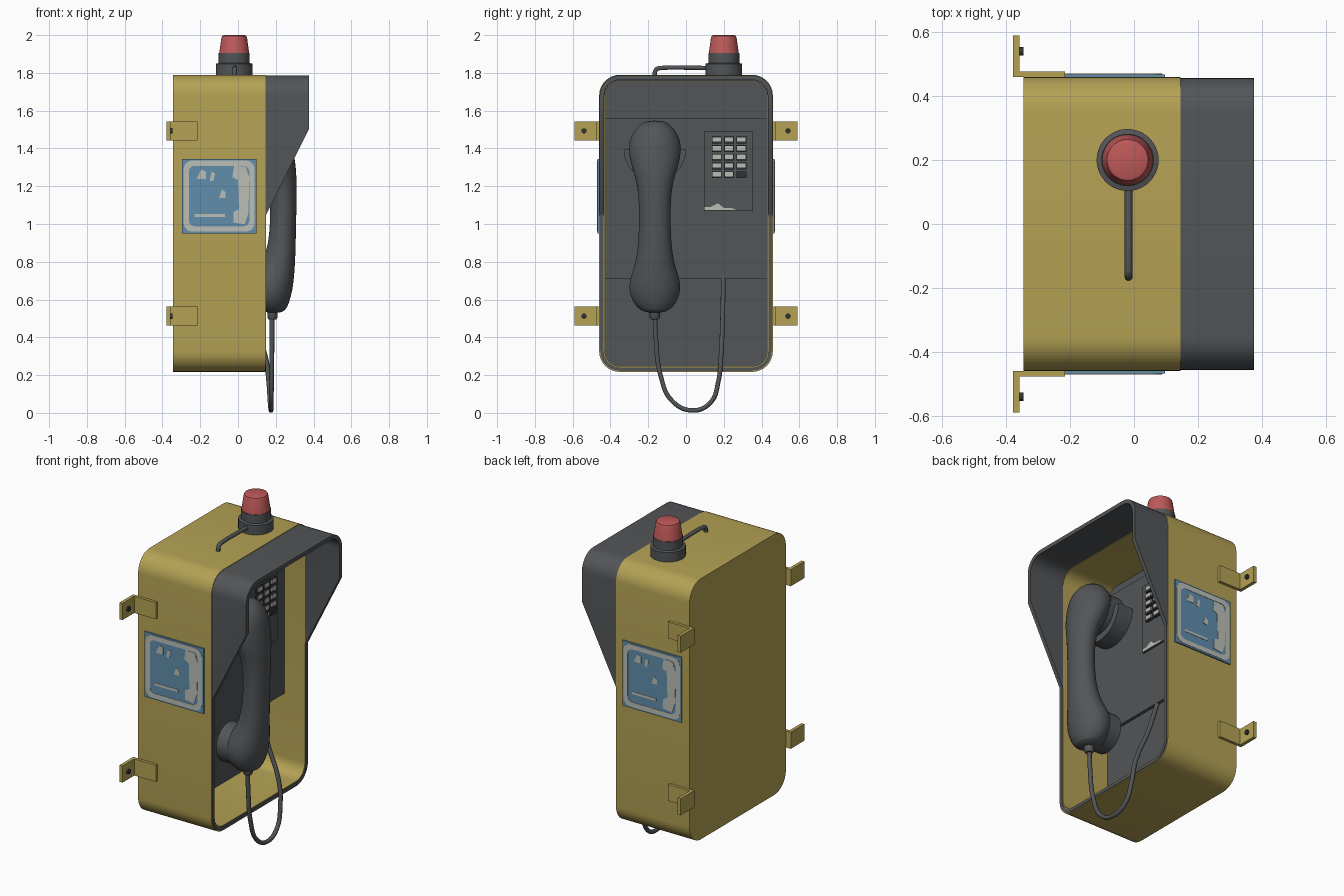
import bpy, bmesh, math
from mathutils import Matrix, Vector

if "Cube" in bpy.data.objects:
    bpy.data.objects.remove(bpy.data.objects["Cube"])


def mat(name, c):
    m = bpy.data.materials.new(name)
    m.diffuse_color = (*c, 1)
    m.use_nodes = True
    m.node_tree.nodes["Principled BSDF"].inputs["Base Color"].default_value = m.diffuse_color
    return m


YELLOW = mat("ochre yellow", (.46, .36, .09))
DARK = mat("dark grey", (.085, .09, .096))
RED = mat("lamp red", (.52, .10, .10))
BLUE = mat("sign blue", (.12, .27, .41))
PALE = mat("pale grey", (.50, .52, .47))
BLACK = mat("near black", (.03, .032, .035))


def finish(bm, name, m, matrix=None):
    bmesh.ops.recalc_face_normals(bm, faces=bm.faces)
    if matrix:
        bm.transform(matrix)
    me = bpy.data.meshes.new(name)
    bm.to_mesh(me)
    bm.free()
    me.materials.append(m)
    ob = bpy.data.objects.new(name, me)
    bpy.context.collection.objects.link(ob)
    return ob


def loft_bm(loops, cyclic=False):
    """Skin equal-length loops; cap the ends unless cyclic."""
    bm = bmesh.new()
    rings = [[bm.verts.new(p) for p in lp] for lp in loops]
    n = len(rings[0])
    pairs = list(zip(rings, rings[1:])) + ([(rings[-1], rings[0])] if cyclic else [])
    for a, b in pairs:
        for i in range(n):
            j = (i + 1) % n
            bm.faces.new((a[i], a[j], b[j], b[i]))
    if not cyclic:
        bm.faces.new(rings[0])
        bm.faces.new(rings[-1])
    return bm


def rrect(x, hy, z0, z1, r, seg=8):
    """Rounded rectangle in the yz plane."""
    pts = []
    for k, (cy, cz) in enumerate([(hy - r, z1 - r), (r - hy, z1 - r), (r - hy, z0 + r), (hy - r, z0 + r)]):
        for i in range(seg + 1):
            a = math.pi / 2 * (k + i / seg)
            pts.append((x, cy + r * math.cos(a), cz + r * math.sin(a)))
    return pts


def frame(x, inset):
    """Housing outline, moved inward."""
    return rrect(x, .46 - inset, .217 + inset, 1.79 - inset, .11 - inset)


def prism(name, pts, x0, x1, m, matrix=None):
    return finish(loft_bm([[(x, y, z) for y, z in pts] for x in (x0, x1)]), name, m, matrix)


def box(name, x0, x1, y0, y1, z0, z1, m):
    return prism(name, [(y0, z0), (y1, z0), (y1, z1), (y0, z1)], x0, x1, m)


def lathe(name, prof, cx, cy, m, n=40):
    """Stack of circles (radius, z)."""
    return finish(loft_bm([[(cx + r * math.cos(t), cy + r * math.sin(t), z)
                  for t in (2 * math.pi * i / n for i in range(n))] for r, z in prof]), name, m)


def disc(name, x0, x1, y, z, r, m, n=32):
    return prism(name, [(y + r * math.cos(2 * math.pi * i / n), z + r * math.sin(2 * math.pi * i / n))
                        for i in range(n)], x0, x1, m)


def tube(name, pts, r, m):
    cu = bpy.data.curves.new(name, 'CURVE')
    cu.dimensions = '3D'
    cu.bevel_depth, cu.bevel_resolution, cu.resolution_u = r, 3, 8
    cu.use_fill_caps = True
    sp = cu.splines.new('BEZIER')
    sp.bezier_points.add(len(pts) - 1)
    for b, p in zip(sp.bezier_points, pts):
        b.co = p
        b.handle_left_type = b.handle_right_type = 'AUTO'
    cu.materials.append(m)
    ob = bpy.data.objects.new(name, cu)
    bpy.context.collection.objects.link(ob)


# Housing: open-fronted shell, gasket and inner panels
finish(loft_bm([frame(-.345, 0), frame(.145, 0), frame(.145, .03), frame(-.2, .03)]), "housing", YELLOW)
finish(loft_bm([frame(.14, .006), frame(.149, .006), frame(.149, .024), frame(.14, .024)], True),
       "front_gasket", DARK)
finish(loft_bm([frame(-.199, .029), frame(-.17, .029)]), "back_panel", DARK)
box("middle_panel", -.01, .01, -.431, .431, .71, 1.56, DARK)

# Weather hood, cut at a slant
bm = loft_bm([frame(.145, .003), frame(.375, .003), frame(.375, .027), frame(.145, .027)], True)
res = bmesh.ops.bisect_plane(bm, geom=bm.verts[:] + bm.edges[:] + bm.faces[:], dist=1e-5,
                             plane_co=(.375, 0, 1.5), plane_no=(.46, 0, -.23), clear_outer=True)
bmesh.ops.holes_fill(bm, edges=[e for e in bm.edges if e.is_boundary], sides=0)
finish(bm, "hood", DARK)

# Beacon lamp and its conduit
lathe("lamp_base", [(.097, 1.785), (.097, 1.848), (.082, 1.852), (.082, 1.905)], -.02, .2, DARK)
lathe("lamp_lens", [(.08, 1.9), (.068, 1.985), (.064, 1.996), (.055, 2.0)], -.02, .2, RED)
tube("lamp_conduit", [(-.017, .13, 1.826), (-.017, -.13, 1.826), (-.017, -.155, 1.82),
                      (-.017, -.164, 1.805), (-.017, -.165, 1.78)], .012, DARK)

# Wall brackets with bolts
for s in (-1, 1):
    for z in (1.493, .512):
        box("bracket_arm", -.378, -.215, s * .459, s * .477, z - .05, z + .05, YELLOW)
        box("bracket_flange", -.378, -.358, s * .46, s * .59, z - .05, z + .05, YELLOW)
        disc("bracket_bolt", -.36, -.346, s * .54, z, .014, BLACK, 12)

# Side signs: blue plate, pale border, handset symbol and simple pictograms
phone = [(.14, .155), (.08, .16), (.07, .10), (.10, .085), (.105, -.07), (.075, -.085),
         (.075, -.14), (.135, -.15), (.155, -.09), (.16, .1)]
marks = [[(-.12, .09), (-.07, .09), (-.07, .13), (-.095, .14)],
         [(-.05, .08), (-.03, .08), (-.02, .12), (-.04, .13)],
         [(.0, -.01), (.035, -.01), (.035, .02), (.015, .035)],
         [(-.13, -.11), (.03, -.11), (.03, -.095), (-.13, -.095)]]
for s in (-1, 1):
    M = Matrix.Translation((-.1, s * .46, 1.148)) @ Matrix.Rotation(s * math.pi / 2, 4, 'Z')
    prism("sign_plate", [(-.197, -.197), (.197, -.197), (.197, .197), (-.197, .197)], -.003, .008, BLUE, M)

    def edge(x, i):
        return rrect(x, .188 - i, -.188 + i, .188 - i, .045 - i * .5, 5)
    finish(loft_bm([edge(.007, 0), edge(.010, 0), edge(.010, .028), edge(.007, .028)], True),
           "sign_border", PALE, M)
    prism("sign_handset_symbol", phone, .007, .010, PALE, M)
    for p in marks:
        prism("sign_pictogram", p, .007, .010, PALE, M)

# Keypad
box("keypad_plate", .009, .02, .095, .355, 1.07, 1.49, DARK)
for r in range(5):
    for c in range(3):
        y, z = .163 + c * .065, 1.445 - r * .046
        box("key", .019, .032, y - .026, y + .026, z - .018, z + .018, BLACK)
        if (r, c) != (4, 2):
            box("key_cap", .031, .036, y - .022, y + .022, z - .009, z + .014, PALE)
prism("keypad_label", [(.097, 1.073), (.27, 1.073), (.24, 1.085), (.20, 1.085), (.17, 1.11),
                       (.13, 1.09), (.097, 1.09)], .019, .022, PALE)

# Handset: lofted ellipses (z, centre x, half depth, half width)
secs = [(.53, .19, .03, .03), (.54, .187, .065, .075), (.58, .18, .09, .115), (.65, .178, .112, .141),
        (.72, .185, .112, .13), (.79, .215, .088, .102), (.9, .235, .071, .086), (1.05, .24, .069, .083),
        (1.15, .24, .071, .086), (1.24, .233, .077, .1), (1.3, .212, .096, .124), (1.4, .18, .112, .145),
        (1.47, .172, .107, .127), (1.525, .165, .08, .085), (1.548, .16, .04, .045)]
hs = finish(loft_bm([[(x + a * math.cos(t), -.165 + b * math.sin(t), z)
                      for t in (2 * math.pi * i / 28 for i in range(28))] for z, x, a, b in secs]),
            "handset", DARK)
hs.modifiers.new("smooth", 'SUBSURF').levels = 1
hs.modifiers["smooth"].render_levels = 1
disc("earpiece", .03, .17, -.165, 1.40, .118, DARK)
disc("mouthpiece", .05, .17, -.165, .66, .115, DARK)
lathe("cord_collar", [(.02, .495), (.027, .505), (.027, .54)], .182, -.165, DARK, 20)

# Cradle: half-round cup holding the earpiece
arc = [math.pi * (1 + i / 24) for i in range(25)]
prism("cradle", [(-.165 + .165 * math.cos(a), 1.395 + .165 * math.sin(a)) for a in arc] +
      [(-.165 + .125 * math.cos(a), 1.395 + .125 * math.sin(a)) for a in reversed(arc)], .005, .11, DARK)

# Hanging cord
tube("cord", [(.18, -.165, .51), (.18, -.16, .4), (.178, -.135, .2), (.176, -.075, .065), (.175, .035, .013),
              (.17, .13, .055), (.162, .172, .17), (.145, .185, .3), (.06, .194, .52), (-.002, .198, .72)],
     .0125, DARK)

# Smooth rounded surfaces, keep edges sharp
bpy.ops.object.select_all(action='DESELECT')
for ob in bpy.data.objects:
    if ob.type == 'MESH':
        ob.select_set(True)
        bpy.context.view_layer.objects.active = ob
bpy.ops.object.shade_smooth_by_angle(angle=math.radians(35))
